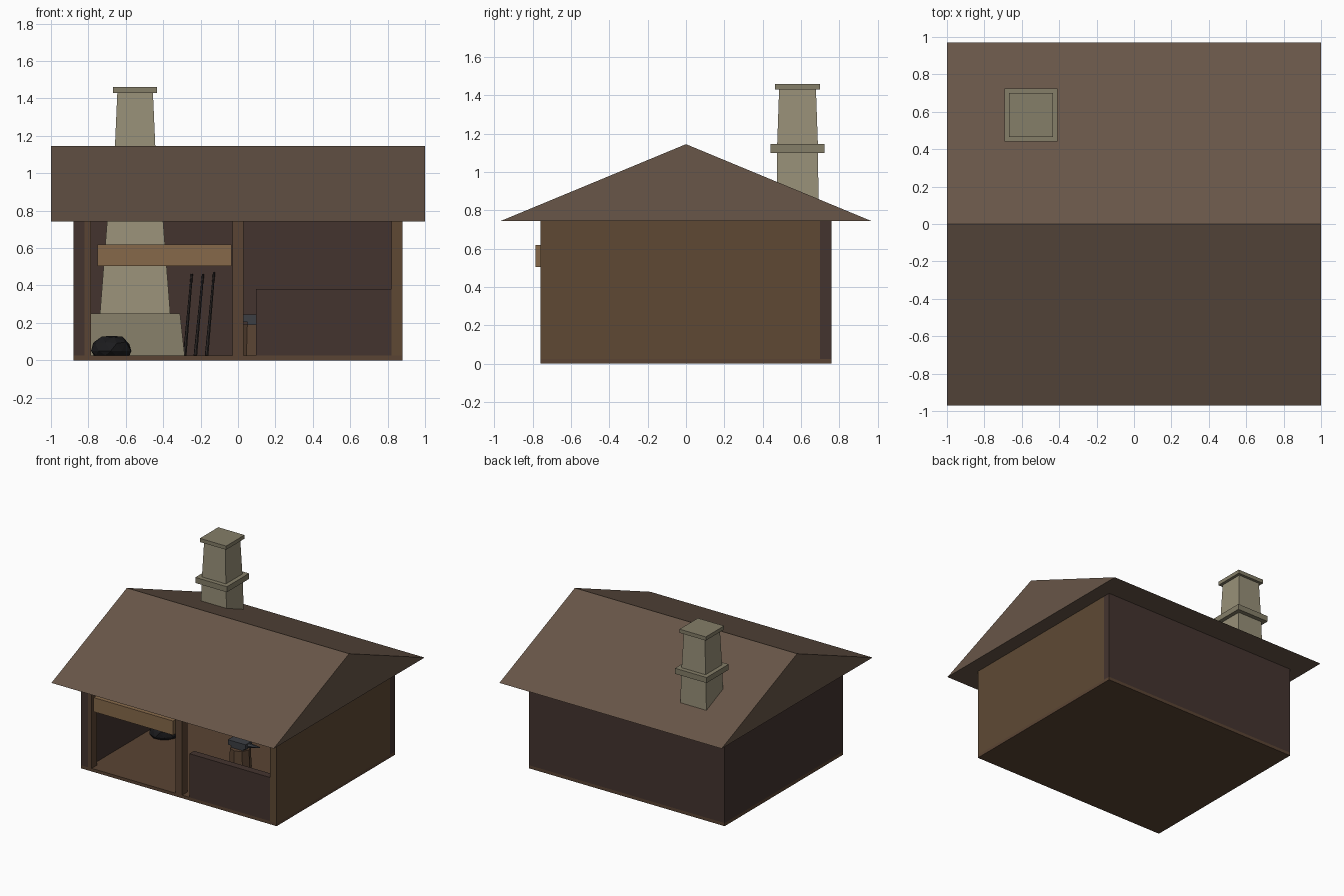
import bpy, bmesh, math, random
from mathutils import Vector

if "Cube" in bpy.data.objects:
    bpy.data.objects.remove(bpy.data.objects["Cube"])

random.seed(4)


def material(name, hexcode):
    m = bpy.data.materials.new(name)
    srgb = [int(hexcode[i:i + 2], 16) / 255 for i in (0, 2, 4)]
    m.diffuse_color = [((c + 0.055) / 1.055) ** 2.4 for c in srgb] + [1]
    m.use_nodes = True
    m.node_tree.nodes["Principled BSDF"].inputs["Base Color"].default_value = m.diffuse_color
    return m


DARK = material("dark_planks", "44342F")
BROWN = material("brown_planks", "5E4934")
POST = material("post_wood", "5A4433")
ROOF = material("roof_shingle", "685648")
STONE = material("stone", "989078")
CAP = material("cap_stone", "857E68")
BEAM = material("light_wood", "86694A")
IRON = material("iron", "3C3F44")
COAL = material("coal", "1C1C1E")
ROD = material("rod_iron", "2A2524")


def finish(name, bm, mat):
    bmesh.ops.recalc_face_normals(bm, faces=bm.faces)
    me = bpy.data.meshes.new(name)
    bm.to_mesh(me)
    bm.free()
    me.materials.append(mat)
    ob = bpy.data.objects.new(name, me)
    bpy.context.collection.objects.link(ob)
    return ob


def loft(name, rings, mat):
    """Closed solid through rings of equal point count."""
    bm = bmesh.new()
    vs = [[bm.verts.new(p) for p in r] for r in rings]
    n = len(vs[0])
    for a, b in zip(vs, vs[1:]):
        for i in range(n):
            bm.faces.new((a[i], a[(i + 1) % n], b[(i + 1) % n], b[i]))
    bm.faces.new(vs[0][::-1])
    bm.faces.new(vs[-1])
    return finish(name, bm, mat)


def rect(x0, x1, y0, y1, z):
    return [(x0, y0, z), (x1, y0, z), (x1, y1, z), (x0, y1, z)]


def box(name, x, y, z, mat):
    return loft(name, [rect(*x, *y, h) for h in z], mat)


def taper(name, cx, cy, levels, mat):
    """Square stack; levels are (z, half width, half depth)."""
    return loft(name, [rect(cx - w, cx + w, cy - d, cy + d, z) for z, w, d in levels], mat)


def tube(name, p0, p1, r0, r1, sides, mat):
    p0, p1 = Vector(p0), Vector(p1)
    q = (p1 - p0).to_track_quat('Z', 'Y')
    rings = [[p + q @ Vector((r * math.cos(a), r * math.sin(a), 0))
              for a in (math.tau * i / sides for i in range(sides))]
             for p, r in ((p0, r0), (p1, r1))]
    return loft(name, rings, mat)


# floor and walls
box("floor", (-.88, .88), (-.76, .76), (0, .025), POST)
box("back_wall", (-.88, .88), (.70, .76), (.025, .75), DARK)
box("left_wall", (-.88, -.82), (-.76, .70), (.025, .75), DARK)
box("right_wall", (.82, .88), (-.76, .70), (.025, .75), BROWN)
box("front_half_wall", (.095, .82), (-.76, -.70), (.025, .38), DARK)

# front posts and beam
box("left_post", (-.82, -.785), (-.76, -.69), (.025, .745), POST)
box("middle_post", (-.03, .03), (-.76, -.69), (.025, .745), POST)
box("front_beam", (-.75, -.035), (-.785, -.745), (.505, .62), BEAM)

# gabled roof, closed underneath
loft("roof", [[(x, -.97, .743), (x, .97, .743), (x, 0, 1.145)] for x in (-1, 1)], ROOF)

# forge hearth and chimney
taper("hearth", -.55, .545, [(.025, .265, .205), (.25, .24, .19)], CAP)
taper("chimney", -.55, .582, [(.25, .188, .165), (.74, .15, .13), (.85, .118, .109),
                              (1.12, .109, .107), (1.435, .095, .096)], STONE)
taper("chimney_collar", -.55, .582, [(1.10, .142, .142), (1.145, .142, .142)], CAP)
taper("chimney_cap", -.55, .582, [(1.43, .118, .118), (1.46, .118, .118)], CAP)

# coal heap: faceted lump flattened at the base
bm = bmesh.new()
bmesh.ops.create_icosphere(bm, subdivisions=2, radius=1)
for v in bm.verts:
    k = random.uniform(.9, 1.08)
    v.co = Vector((-.68 + .11 * k * v.co.x, .02 + .11 * k * v.co.y,
                   max(.026, .05 + .085 * k * v.co.z)))
finish("coal_heap", bm, COAL)

# iron rods leaning on the back wall
for i, (xb, xt, zt) in enumerate([(-.285, -.247, .46), (-.228, -.187, .46), (-.168, -.128, .47)]):
    tube(f"leaning_rod_{i + 1}", (xb, .55, .025), (xt, .685, zt), .010, .006, 6, ROD)

# anvil on a wooden stump
tube("stump", (.105, -.12, .025), (.105, -.12, .19), .085, .078, 8, POST)
box("anvil_foot", (.05, .16), (-.16, -.08), (.19, .205), IRON)
box("anvil_body", (.02, .18), (-.16, -.08), (.205, .245), IRON)
tube("anvil_horn", (.18, -.12, .226), (.28, -.12, .235), .02, .004, 6, IRON)
